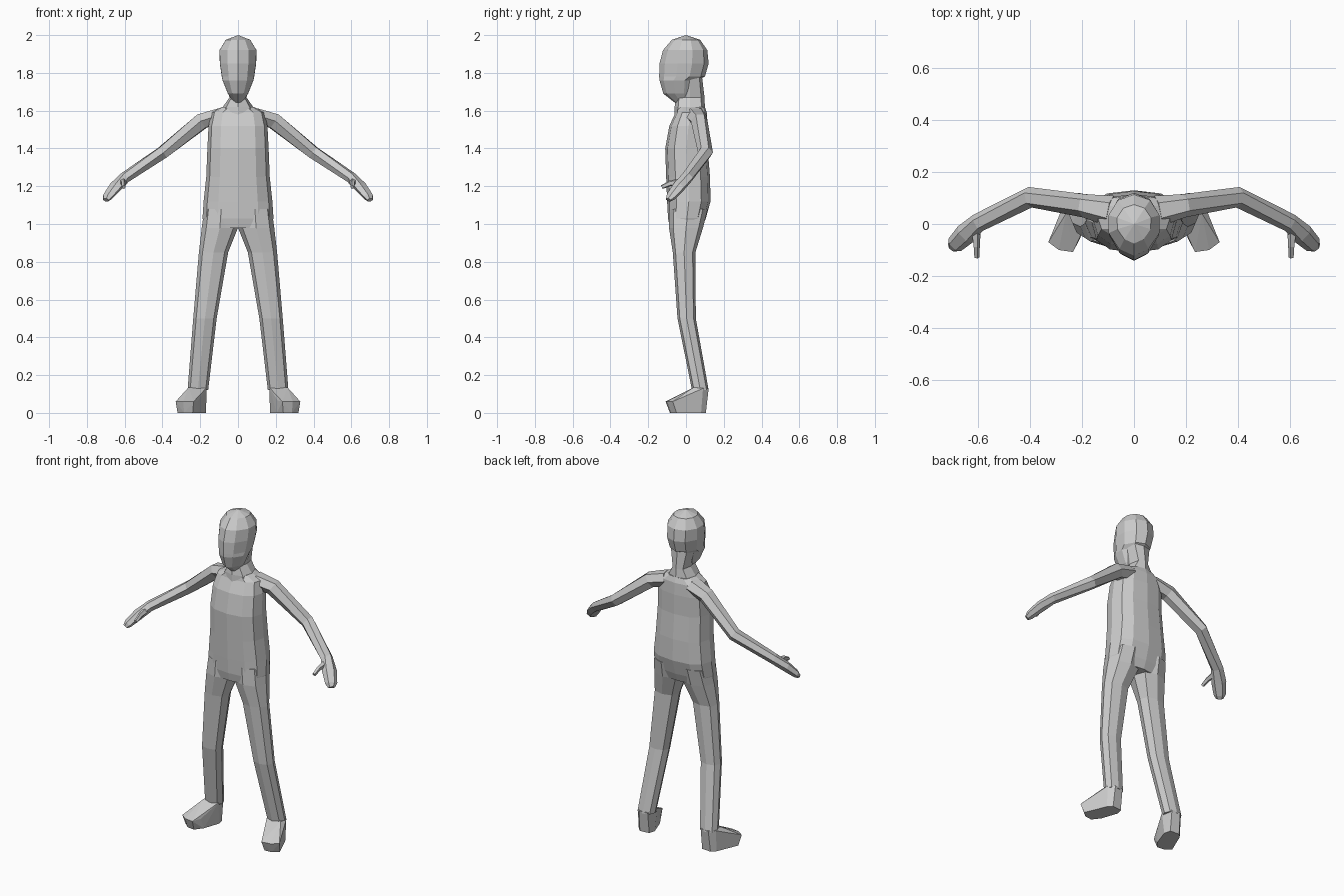
import bpy, bmesh, math
from mathutils import Vector

if "Cube" in bpy.data.objects:
    bpy.data.objects.remove(bpy.data.objects["Cube"])

skin = bpy.data.materials.new("plain grey")
skin.diffuse_color = (0.6, 0.6, 0.6, 1)
skin.use_nodes = True
skin.node_tree.nodes["Principled BSDF"].inputs["Base Color"].default_value = skin.diffuse_color


def finish(name, bm):
    bmesh.ops.remove_doubles(bm, verts=bm.verts, dist=0.004)
    bmesh.ops.recalc_face_normals(bm, faces=bm.faces)
    mesh = bpy.data.meshes.new(name)
    bm.to_mesh(mesh)
    bm.free()
    mesh.materials.append(skin)
    bpy.context.collection.objects.link(bpy.data.objects.new(name, mesh))


def loft(name, rings):
    """Skin a list of equal point rings and cap both ends."""
    bm = bmesh.new()
    rows = [[bm.verts.new(p) for p in ring] for ring in rings]
    n = len(rows[0])
    for a, b in zip(rows, rows[1:]):
        for i in range(n):
            j = (i + 1) % n
            bm.faces.new((a[i], a[j], b[j], b[i]))
    bm.faces.new(rows[0])
    bm.faces.new(rows[-1])
    finish(name, bm)


def level_ring(z, x0, x1, y0, y1, n, p=2.0, p_front=None):
    """Horizontal rounded section filling the box x0..x1, y0..y1."""
    pts = []
    for i in range(n):
        a = 2 * math.pi * i / n - math.pi / 2
        c, s = math.cos(a), math.sin(a)
        e = 2 / (p_front if p_front and s < 0 else p)
        u = math.copysign(abs(c) ** e, c) if abs(c) > 1e-6 else 0
        v = math.copysign(abs(s) ** e, s) if abs(s) > 1e-6 else 0
        pts.append(((x0 + x1) / 2 + u * (x1 - x0) / 2,
                    (y0 + y1) / 2 + v * (y1 - y0) / 2, z))
    return pts


def upright(name, rows, n, p=2.0, p_front=None):
    """Symmetric part from rows of height, half width, front, back."""
    loft(name, [level_ring(z, -w, w, f, b, n, p, p_front) for z, w, f, b in rows])


def limb(name, rows, side, n=6):
    """Tube along a path, rows of centre x, y, z, half width, half height."""
    pts = [Vector(r[:3]) for r in rows]
    rings = []
    for i, r in enumerate(rows):
        t = (pts[min(i + 1, len(pts) - 1)] - pts[max(i - 1, 0)]).normalized()
        h = t.cross(Vector((0, 0, 1))).normalized()
        v = h.cross(t)
        ring = []
        for k in range(n):
            a = 2 * math.pi * k / n
            q = pts[i] + h * math.cos(a) * r[3] + v * math.sin(a) * r[4] * 1.1
            ring.append((q.x * side, q.y, q.z))
        rings.append(ring)
    loft(name, rings)


# Trunk from hips to shoulders
upright("torso", [
    (0.98, 0.17, -0.085, 0.085), (1.03, 0.188, -0.095, 0.105),
    (1.12, 0.182, -0.10, 0.13), (1.25, 0.168, -0.105, 0.127),
    (1.40, 0.162, -0.11, 0.115), (1.52, 0.156, -0.088, 0.115),
    (1.59, 0.14, -0.055, 0.11), (1.62, 0.085, -0.05, 0.10)], 12, 2.5)

# Neck, widening up into the back of the head
upright("neck", [
    (1.58, 0.10, -0.06, 0.11), (1.62, 0.08, -0.06, 0.10),
    (1.67, 0.045, -0.055, 0.098), (1.78, 0.07, -0.04, 0.085)], 8, 2.6)

# Head with a ridge down the face and an overhang behind
upright("head", [
    (2.0, 0.001, -0.002, 0.002), (1.975, 0.068, -0.075, 0.075),
    (1.92, 0.103, -0.122, 0.113), (1.85, 0.101, -0.14, 0.12),
    (1.78, 0.090, -0.142, 0.10), (1.76, 0.086, -0.14, 0.06),
    (1.69, 0.056, -0.12, 0.045), (1.635, 0.018, -0.05, 0.02)], 10, 2.1, 1.75)

for label, s in (("left", 1), ("right", -1)):
    # Leg
    leg = [(1.08, 0.0, 0.178, -0.09, 0.115), (0.98, 0.0, 0.192, -0.09, 0.09),
           (0.85, 0.052, 0.207, -0.07, 0.05), (0.50, 0.113, 0.237, -0.045, 0.052),
           (0.12, 0.158, 0.267, 0.032, 0.12)]
    loft(label + "_leg", [[(x * s, y, z) for x, y, z in level_ring(*r, 8, 2.4)] for r in leg])

    # Foot, a wedge turned outward
    bm = bmesh.new()
    for x, y, z in [
            (0.165, 0.045, 0.135), (0.262, 0.04, 0.135), (0.265, 0.09, 0.13),
            (0.235, 0.12, 0.13), (0.18, 0.115, 0.13),
            (0.17, 0.06, 0), (0.18, 0.10, 0), (0.24, 0.105, 0), (0.265, 0.08, 0),
            (0.32, -0.05, 0), (0.285, -0.08, 0), (0.24, -0.085, 0), (0.205, -0.04, 0),
            (0.33, -0.07, 0.06), (0.29, -0.10, 0.06), (0.235, -0.108, 0.06), (0.21, -0.06, 0.065)]:
        bm.verts.new((x * s, y, z))
    bmesh.ops.convex_hull(bm, input=bm.verts)
    bmesh.ops.dissolve_limit(bm, angle_limit=0.03, verts=bm.verts, edges=bm.edges)
    finish(label + "_foot", bm)

    # Arm and hand in one sweep
    limb(label + "_arm", [
        (0.09, 0.05, 1.575, 0.06, 0.04), (0.19, 0.07, 1.545, 0.045, 0.043),
        (0.40, 0.103, 1.378, 0.04, 0.034), (0.60, 0.005, 1.245, 0.036, 0.027),
        (0.65, -0.04, 1.195, 0.042, 0.026), (0.69, -0.08, 1.145, 0.034, 0.02),
        (0.70, -0.093, 1.128, 0.02, 0.012)], s)

    # Thumb
    limb(label + "_thumb", [
        (0.61, -0.02, 1.225, 0.02, 0.018), (0.607, -0.085, 1.215, 0.013, 0.014),
        (0.606, -0.128, 1.195, 0.011, 0.01)], s, 5)
